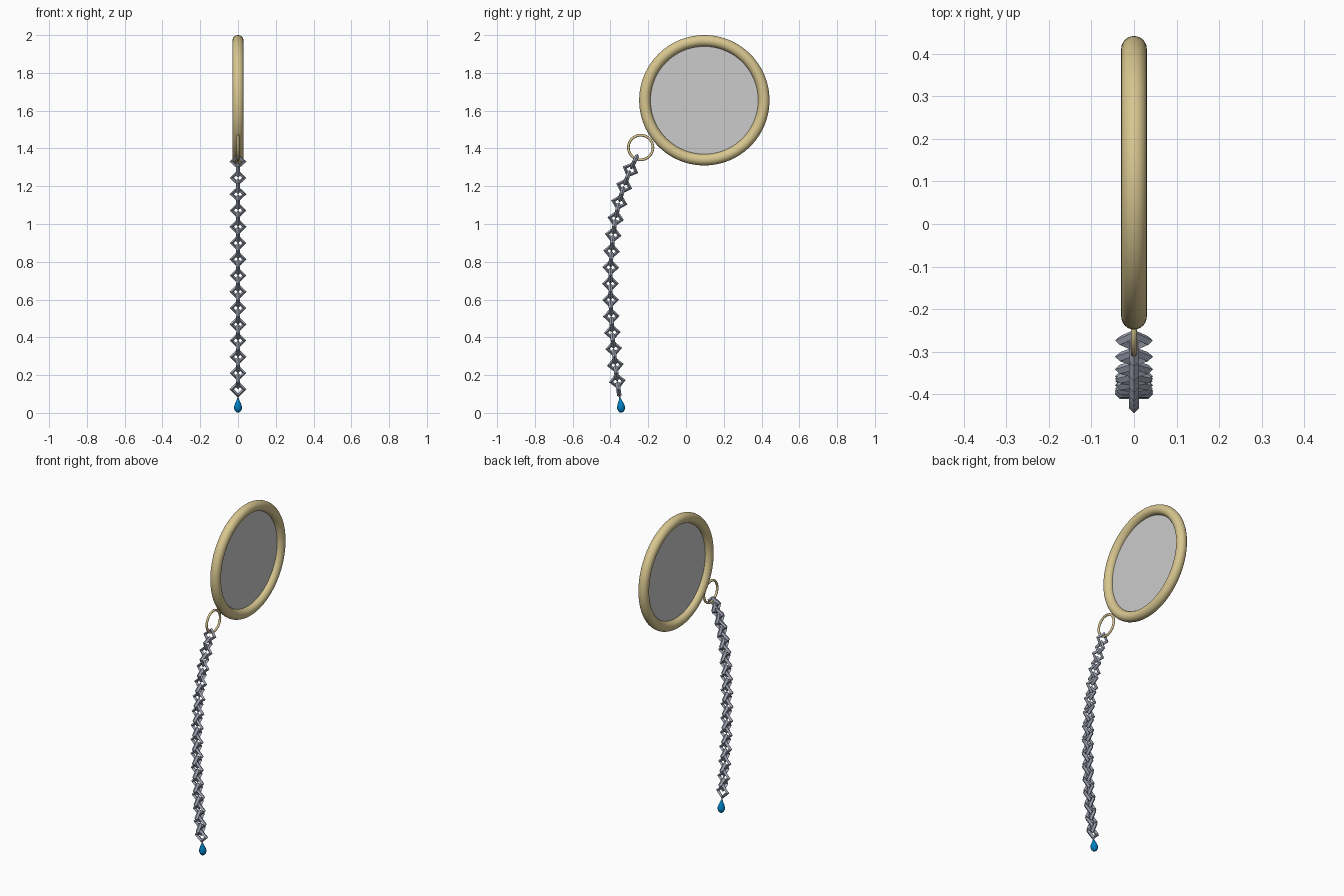
import bpy, bmesh, math
from mathutils import Matrix, Vector

if "Cube" in bpy.data.objects:
    bpy.data.objects.remove(bpy.data.objects["Cube"])


def material(name, color, alpha=1.0):
    m = bpy.data.materials.new(name)
    m.diffuse_color = (*color, alpha)
    m.use_nodes = True
    m.node_tree.nodes["Principled BSDF"].inputs["Base Color"].default_value = m.diffuse_color
    return m


GOLD = material("pale gold", (0.69, 0.57, 0.28))
STEEL = material("blue grey steel", (0.36, 0.38, 0.47))
BLUE = material("bright blue", (0.0, 0.22, 0.55))
GLASS = material("clear grey glass", (0.6, 0.6, 0.6), 0.8)


def finish(name, mat, smooth=True):
    ob = bpy.context.object
    ob.name = name
    ob.data.materials.append(mat)
    if smooth:
        bpy.ops.object.shade_smooth_by_angle(angle=math.radians(50))
    return ob


def side_ring(name, y, z, major, minor, segs, sides):
    bpy.ops.mesh.primitive_torus_add(
        location=(0, y, z), rotation=(0, math.pi / 2, 0), major_radius=major,
        minor_radius=minor, major_segments=segs, minor_segments=sides)
    return finish(name, GOLD)


# Rim, lens and the small loop holding the chain
side_ring("rim", 0.097, 1.655, 0.315, 0.03, 96, 24)
bpy.ops.mesh.primitive_circle_add(
    vertices=64, radius=0.295, fill_type='NGON',
    location=(0, 0.097, 1.655), rotation=(0, math.pi / 2, 0))
finish("lens", GLASS, False)
side_ring("chain_loop", -0.24, 1.405, 0.065, 0.007, 48, 10)

# Gentle curve that the chain hangs along
CURVE = [(1.33, -0.274), (1.12, -0.352), (0.65, -0.40), (0.34, -0.383), (0.10, -0.354)]


def chain_y(z):
    total = 0
    for i, (zi, yi) in enumerate(CURVE):
        for j, (zj, _) in enumerate(CURVE):
            if i != j:
                yi *= (z - zj) / (zi - zj)
        total += yi
    return total


def frame(z):
    """Position, direction along the chain, and direction across it."""
    along = Vector((0, chain_y(z + 0.01) - chain_y(z - 0.01), 0.02)).normalized()
    across = Vector((1, 0, 0)).cross(along)
    return Vector((0, chain_y(z), z)), along, across


# Square links, each turned a quarter from the one before
LINKS = 29
for i in range(LINKS):
    pos, along, across = frame(1.33 - i * (1.33 - 0.125) / (LINKS - 1))
    normal = Vector((1, 0, 0)) if i % 2 else across
    bpy.ops.mesh.primitive_torus_add(major_radius=0.033, minor_radius=0.0115,
                                     major_segments=4, minor_segments=4)
    link = finish("chain_link", STEEL, False)
    rot = Matrix((along, normal.cross(along), normal)).transposed()
    link.matrix_world = Matrix.Translation(pos) @ rot.to_4x4()

# Teardrop bead, turned from a profile of radius and height
PROFILE = [(0, 0), (0.01, 0.003), (0.017, 0.011), (0.021, 0.024), (0.02, 0.036),
           (0.015, 0.05), (0.009, 0.064), (0.004, 0.077), (0, 0.084)]
bm = bmesh.new()
verts = [bm.verts.new((r, 0, h)) for r, h in PROFILE]
edges = [bm.edges.new(pair) for pair in zip(verts, verts[1:])]
bmesh.ops.spin(bm, geom=verts + edges, axis=(0, 0, 1), cent=(0, 0, 0),
               angle=math.tau, steps=24)
bmesh.ops.remove_doubles(bm, verts=bm.verts, dist=0.0002)
bmesh.ops.recalc_face_normals(bm, faces=bm.faces)
mesh = bpy.data.meshes.new("teardrop")
bm.to_mesh(mesh)
bm.free()
drop = bpy.data.objects.new("teardrop", mesh)
bpy.context.collection.objects.link(drop)
bpy.ops.object.select_all(action='DESELECT')
drop.select_set(True)
bpy.context.view_layer.objects.active = drop
finish("teardrop", BLUE)
drop.location = (0, -0.341, 0.001)
drop.rotation_euler.x = math.radians(6)

# Short pin joining the bead to the last link
bpy.ops.mesh.primitive_cylinder_add(vertices=10, radius=0.004, depth=0.026,
                                    location=(0, -0.352, 0.088),
                                    rotation=(math.radians(8), 0, 0))
finish("bead_pin", STEEL)
